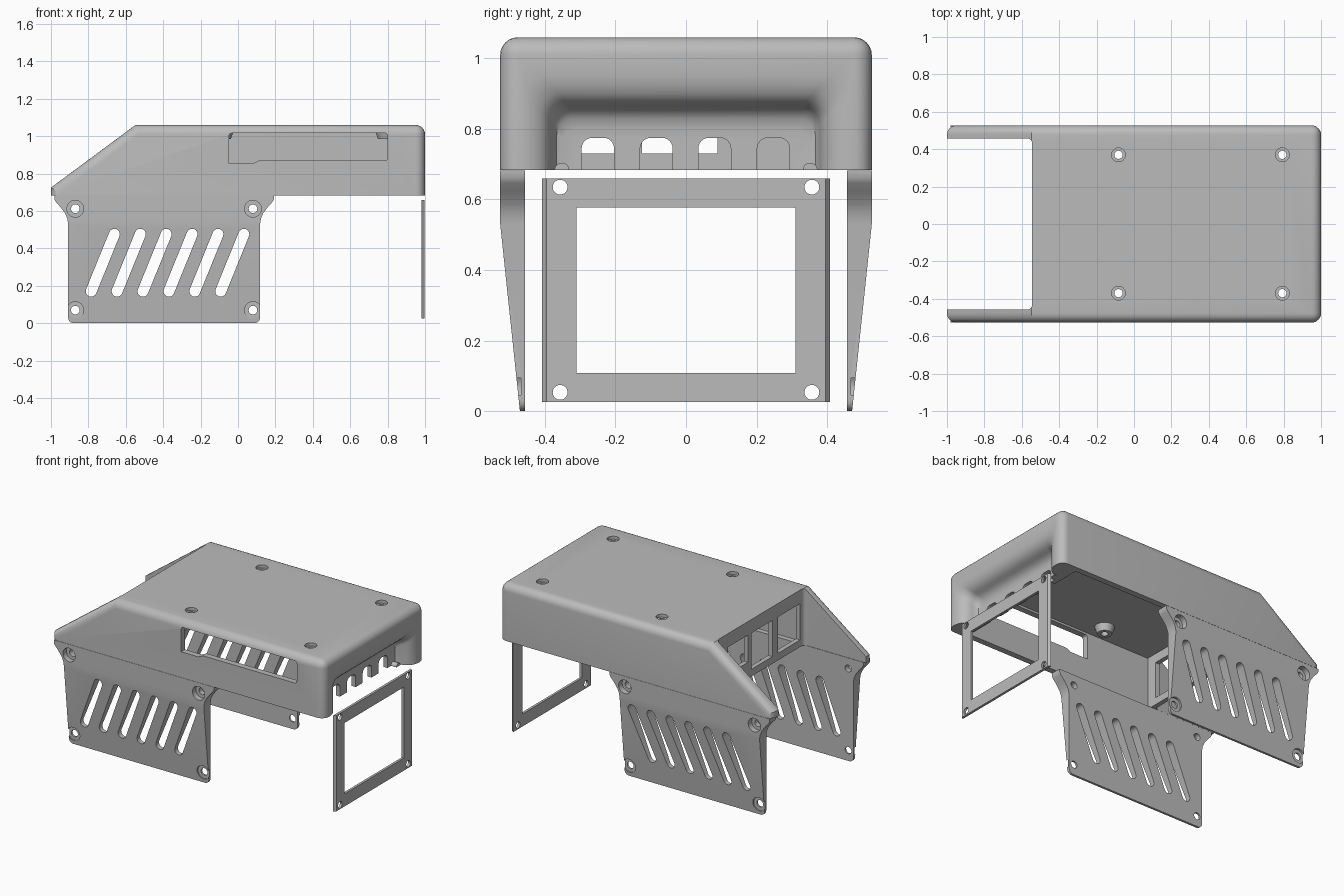
import bpy, bmesh
from math import cos, sin, pi, atan2
from mathutils import Vector

if "Cube" in bpy.data.objects:
    bpy.data.objects.remove(bpy.data.objects["Cube"])

grey = bpy.data.materials.new("plain_grey")
grey.use_nodes = True
grey.diffuse_color = (0.5, 0.5, 0.5, 1)
grey.node_tree.nodes["Principled BSDF"].inputs["Base Color"].default_value = (0.5, 0.5, 0.5, 1)


# ---- helpers ----
def make(name, bm):
    bmesh.ops.recalc_face_normals(bm, faces=bm.faces)
    mesh = bpy.data.meshes.new(name)
    bm.to_mesh(mesh)
    bm.free()
    mesh.materials.append(grey)
    ob = bpy.data.objects.new(name, mesh)
    bpy.context.collection.objects.link(ob)
    return ob


def place(axis, p, t):
    u, v = p
    return {"x": (t, u, v), "y": (u, t, v), "z": (u, v, t)}[axis]


def loft(name, axis, rings):
    """Skin a list of (position, outline) rings and cap both ends."""
    bm = bmesh.new()
    loops = [[bm.verts.new(place(axis, p, t)) for p in pts] for t, pts in rings]
    n = len(loops[0])
    for a, b in zip(loops, loops[1:]):
        for i in range(n):
            j = (i + 1) % n
            bm.faces.new((a[i], a[j], b[j], b[i]))
    bm.faces.new(loops[0])
    bm.faces.new(loops[-1])
    return make(name, bm)


def prism(name, axis, pts, a, b):
    return loft(name, axis, [(a, pts), (b, pts)])


def arc(c, r, a0, a1, n=6):
    return [(c[0] + r * cos(a0 + (a1 - a0) * i / n),
             c[1] + r * sin(a0 + (a1 - a0) * i / n)) for i in range(n + 1)]


def circle(c, r, n=32):
    return arc(c, r, 0, 2 * pi, n)[:-1]


def rrect(u0, u1, v0, v1, r):
    pts = []
    for k, c in enumerate([(u1 - r, v1 - r), (u0 + r, v1 - r), (u0 + r, v0 + r), (u1 - r, v0 + r)]):
        pts += arc(c, r, k * pi / 2, (k + 1) * pi / 2)
    return pts


def rect(u0, u1, v0, v1):
    return [(u0, v0), (u1, v0), (u1, v1), (u0, v1)]


def slot(p, q, r):
    a = atan2(q[1] - p[1], q[0] - p[0])
    return arc(q, r, a - pi / 2, a + pi / 2, 10) + arc(p, r, a + pi / 2, a + 3 * pi / 2, 10)


def cut(ob, axis, pts, a, b):
    cut_with(ob, prism("cutter", axis, pts, a, b))


def cut_with(ob, cutter):
    cutter.hide_render = True
    mod = ob.modifiers.new("cut", "BOOLEAN")
    mod.operation, mod.solver, mod.object = "DIFFERENCE", "EXACT", cutter
    bpy.context.view_layer.update()
    dg = bpy.context.evaluated_depsgraph_get()
    mesh = bpy.data.meshes.new_from_object(ob.evaluated_get(dg))
    ob.modifiers.clear()
    ob.data = mesh
    bpy.data.objects.remove(cutter)


# ---- top cover: side profile with sloping wings and rounded outer edges ----
LOW, TOP, W = 0.683, 1.06, 0.527
profile = [(-1, LOW), (1, LOW), (1, TOP), (-0.548, TOP), (-1, 0.725)]
cover = prism("top_cover", "y", profile, -W, W)
bm = bmesh.new()
bm.from_mesh(cover.data)
edges = []
for e in bm.edges:
    a, b = (v.co for v in e.verts)
    side = abs(a.y - b.y) < 0.01 and max(a.z, b.z) > LOW + 0.01
    right_top = min(a.x, b.x) > 0.99 and min(a.z, b.z) > 1
    if side or right_top:
        edges.append(e)
bmesh.ops.bevel(bm, geom=edges, offset=0.05, segments=6, profile=0.5, affect="EDGES")
bm.to_mesh(cover.data)
bm.free()

# gap between the wings, and the hollow inside
cut(cover, "z", rrect(-1.3, -0.545, -0.457, 0.457, 0.025), 0.5, 1.2)
cut(cover, "z", rect(-0.515, 0.86, -0.487, 0.487), 0.5, 1.03)


# flared scoop in the right end
def arch(w, top, r=0.05):
    return ([(w, 0.6)] + arc((w - r, top - r), r, 0, pi / 2)
            + arc((r - w, top - r), r, pi / 2, pi) + [(-w, 0.6)])


scoop = [(0.89, 0.355, 0.80), (0.895, 0.367, 0.83), (0.91, 0.375, 0.85), (0.93, 0.38, 0.862),
         (0.95, 0.385, 0.87), (0.97, 0.397, 0.883), (0.985, 0.413, 0.9), (0.995, 0.435, 0.925),
         (1.001, 0.46, 0.955), (1.05, 0.46, 0.955)]
cut_with(cover, loft("cutter", "x", [(x, arch(w, t)) for x, w, t in scoop]))

# cable slots in the scoop wall
for y in (-0.25, -0.084, 0.081, 0.248):
    cut(cover, "x", rrect(y - 0.046, y + 0.046, 0.5, 0.775, 0.03), 0.8, 0.92)

# three port windows in the left end
for y0, y1, z0 in ((-0.417, -0.187, 0.73), (-0.125, 0.09, 0.73), (0.13, 0.34, 0.79)):
    cut(cover, "x", rect(y0, y1, z0, 0.97), -0.6, -0.5)

# long stepped opening in the front wall
opening = [(-0.048, 0.853), (0.08, 0.853), (0.11, 0.869)]
opening += arc((0.785, 0.884), 0.015, -pi / 2, 0) + arc((0.785, 1.001), 0.015, 0, pi / 2)
opening += arc((-0.033, 1.001), 0.015, pi / 2, pi)
cut(cover, "y", opening, -0.6, -0.45)

# screw holes in the roof, each with a boss beneath
bosses = []
for x in (-0.083, 0.793):
    for y in (-0.37, 0.37):
        cut(cover, "z", circle((x, y), 0.037), 1.04, 1.1)
        cut(cover, "z", circle((x, y), 0.022), 0.9, 1.1)
        boss = loft("screw_boss", "z", [(0.985, circle((x, y), 0.045)), (1.031, circle((x, y), 0.06))])
        cut(boss, "z", circle((x, y), 0.022), 0.9, 1.1)
        bosses.append(boss)

# small lugs at the foot of the scoop
lugs = [prism("frame_lug", "x", arc((y, LOW), 0.021, 0, pi, 10), 0.88, 0.93) for y in (-0.352, 0.352)]

# ---- side panels: flared top, tapered outer face ----
MID = -0.395
half = arc((0.483, 0.03), 0.03, -pi / 2, 0) + [(0.513, 0.53), (0.518, 0.56), (0.53, 0.588), (0.555, 0.622),
                                                (0.578, 0.647), (0.587, 0.663), (0.587, 0.682)]
outline = [(MID + u, v) for u, v in half] + [(MID - u, v) for u, v in reversed(half)]
panel = prism("back_side_panel", "y", outline, 0.456, W)
cut(panel, "x", [(0.471, -0.001), (W, 0.53), (0.6, 0.53), (0.6, -0.001)], -1.2, 0.5)
for i in range(6):
    x = -0.785 + 0.1385 * i
    cut(panel, "y", slot((x, 0.171), (x + 0.124, 0.476), 0.029), 0.4, 0.6)
for x in (MID - 0.475, MID + 0.475):
    for z in (0.07, 0.612):
        cut(panel, "y", circle((x, z), 0.045), 0.468 if z < 0.3 else 0.49, 0.6)
        cut(panel, "y", circle((x, z), 0.023), 0.4, 0.6)
mirror_mesh = panel.data.copy()
for v in mirror_mesh.vertices:
    v.co.y *= -1
mirror_mesh.flip_normals()
front_panel = bpy.data.objects.new("front_side_panel", mirror_mesh)
bpy.context.collection.objects.link(front_panel)

# ---- screen frame at the right end ----
frame = prism("screen_frame", "z", [(0.982, -0.408), (0.998, -0.395), (0.998, 0.395), (0.982, 0.408)], 0.025, 0.66)
cut(frame, "x", rect(-0.311, 0.311, 0.108, 0.578), 0.9, 1.1)
for y in (-0.357, 0.357):
    for z in (0.053, 0.635):
        cut(frame, "x", circle((y, z), 0.021), 0.9, 1.1)

# ---- shading ----
bpy.ops.object.select_all(action="DESELECT")
for ob in [cover, panel, front_panel, frame] + bosses + lugs:
    ob.select_set(True)
    bpy.context.view_layer.objects.active = ob
bpy.ops.object.shade_smooth_by_angle(angle=pi / 6)
